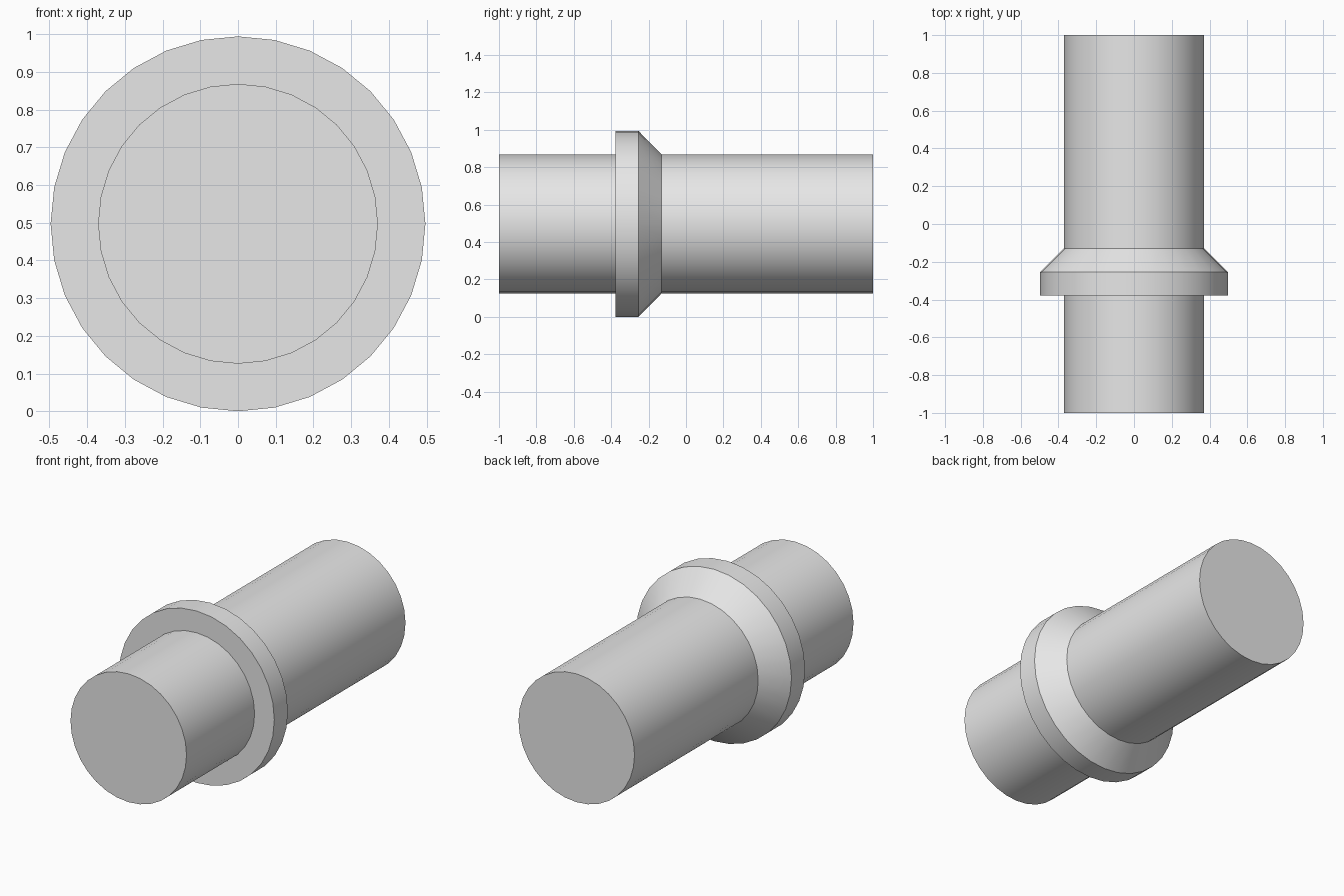
import bpy, bmesh, math

if "Cube" in bpy.data.objects:
    bpy.data.objects.remove(bpy.data.objects["Cube"])

SIDES = 32
AXIS_Z = 0.497

grey = bpy.data.materials.new("plain grey")
grey.diffuse_color = (0.8, 0.8, 0.8, 1)
grey.use_nodes = True
grey.node_tree.nodes["Principled BSDF"].inputs["Base Color"].default_value = grey.diffuse_color


def lathe(name, profile):
    """Turn (radius, y) points around the y axis and cap both ends."""
    bm = bmesh.new()
    rings = []
    for r, y in profile:
        rings.append([bm.verts.new((r * math.sin(2 * math.pi * i / SIDES), y,
                                    AXIS_Z + r * math.cos(2 * math.pi * i / SIDES)))
                      for i in range(SIDES)])
    for a, b in zip(rings, rings[1:]):
        for i in range(SIDES):
            j = (i + 1) % SIDES
            bm.faces.new((a[i], a[j], b[j], b[i]))
    bm.faces.new(rings[0])
    bm.faces.new(rings[-1])
    bmesh.ops.recalc_face_normals(bm, faces=bm.faces)
    mesh = bpy.data.meshes.new(name)
    bm.to_mesh(mesh)
    bm.free()
    mesh.materials.append(grey)
    ob = bpy.data.objects.new(name, mesh)
    bpy.context.collection.objects.link(ob)
    bpy.ops.object.select_all(action='DESELECT')
    ob.select_set(True)
    bpy.context.view_layer.objects.active = ob
    bpy.ops.object.shade_smooth_by_angle(angle=math.radians(30))


# Round shaft with a one-sided chamfered collar
lathe("collared_shaft", [
    (0.371, -1.0), (0.371, -0.378),      # short end
    (0.497, -0.378), (0.497, -0.254),    # collar rim
    (0.371, -0.13), (0.371, 1.0),        # chamfer and long end
])
